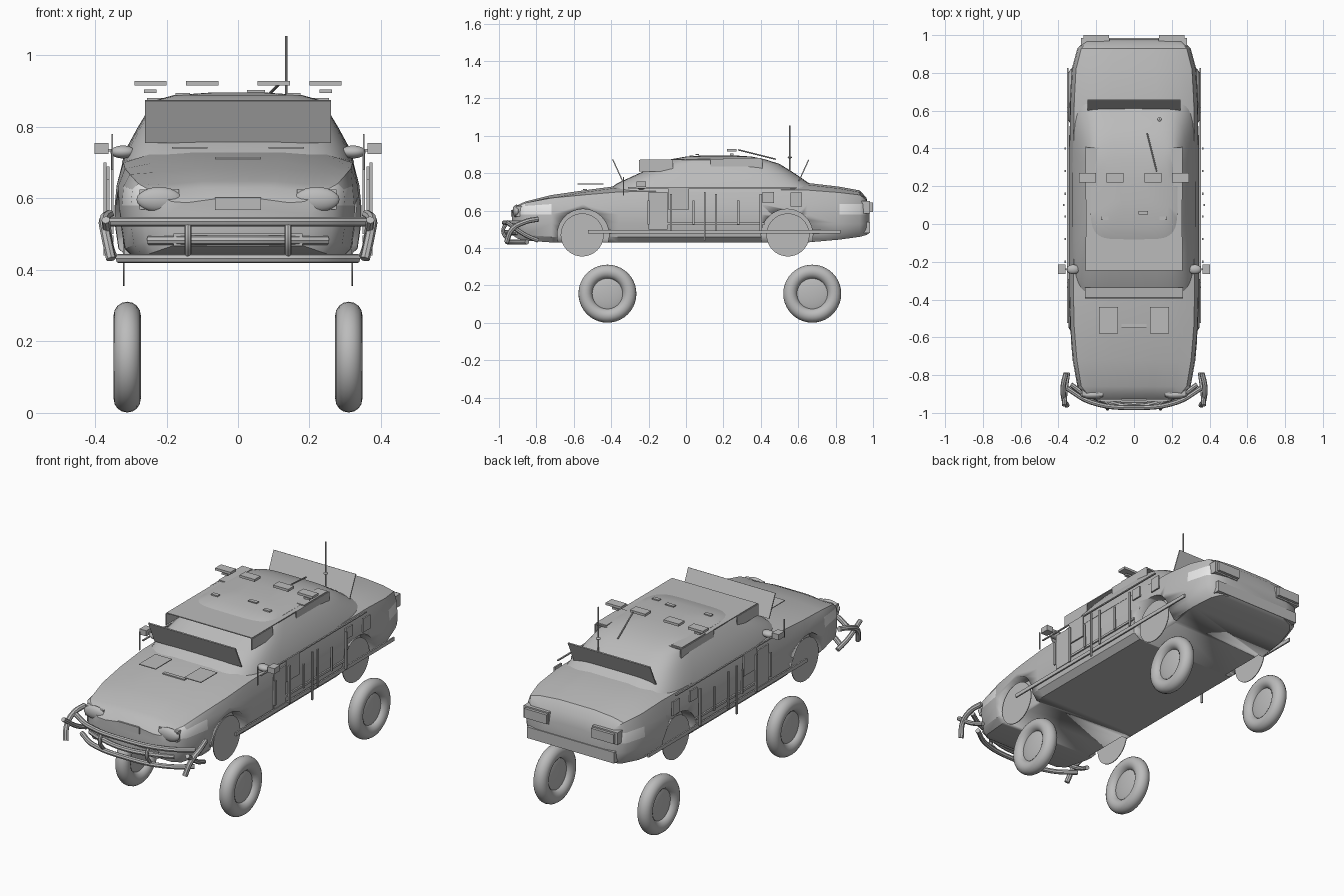
import bpy, bmesh
from math import cos, sin, pi, copysign
from mathutils import Vector

if "Cube" in bpy.data.objects:
    bpy.data.objects.remove(bpy.data.objects["Cube"])


def make_material(name, value):
    mat = bpy.data.materials.new(name)
    mat.use_nodes = True
    colour = (value, value, value, 1)
    mat.diffuse_color = colour
    mat.node_tree.nodes["Principled BSDF"].inputs["Base Color"].default_value = colour
    return mat


GREY = make_material("plain grey", 0.5)
LENS = make_material("pale lens", 0.88)


def finish(obj, name, smooth=True):
    obj.name = name
    if not obj.data.materials:
        obj.data.materials.append(GREY)
    if smooth:
        bpy.ops.object.select_all(action="DESELECT")
        obj.select_set(True)
        bpy.context.view_layer.objects.active = obj
        bpy.ops.object.shade_smooth_by_angle(angle=0.6)
    return obj


def loft(name, rings):
    """Skin closed rings of equal length and cap both ends."""
    bm = bmesh.new()
    rows = [[bm.verts.new(p) for p in ring] for ring in rings]
    n = len(rows[0])
    for a, b in zip(rows, rows[1:]):
        for i in range(n):
            j = (i + 1) % n
            bm.faces.new((a[i], a[j], b[j], b[i]))
    bm.faces.new(rows[0])
    bm.faces.new(rows[-1])
    bmesh.ops.recalc_face_normals(bm, faces=bm.faces)
    mesh = bpy.data.meshes.new(name)
    bm.to_mesh(mesh)
    bm.free()
    obj = bpy.data.objects.new(name, mesh)
    bpy.context.collection.objects.link(obj)
    return finish(obj, name)


def box(name, centre, size, tilt=0):
    bpy.ops.mesh.primitive_cube_add(size=1, location=centre, rotation=(tilt, 0, 0))
    obj = bpy.context.object
    obj.scale = size
    return finish(obj, name, False)


def pair(maker, name, centre, *args):
    for side, sign in (("left", 1), ("right", -1)):
        maker(side + "_" + name, (sign * centre[0], centre[1], centre[2]), *args)


def ball(name, centre, size):
    bpy.ops.mesh.primitive_uv_sphere_add(segments=24, ring_count=12, location=centre)
    bpy.context.object.scale = size
    return finish(bpy.context.object, name)


def disc(name, centre, radius, depth):
    bpy.ops.mesh.primitive_cylinder_add(vertices=40, radius=radius, depth=depth,
                                        location=centre, rotation=(0, pi / 2, 0))
    return finish(bpy.context.object, name)


def tyre(name, centre):
    bpy.ops.mesh.primitive_torus_add(major_segments=40, minor_segments=16, location=centre,
                                     rotation=(0, pi / 2, 0), major_radius=0.117,
                                     minor_radius=0.038)
    return finish(bpy.context.object, name)


def tube(name, points, radius, curved=True):
    curve = bpy.data.curves.new(name, "CURVE")
    curve.dimensions = "3D"
    curve.bevel_depth = radius
    curve.bevel_resolution = 2
    curve.resolution_u = 6
    curve.use_fill_caps = True
    spline = curve.splines.new("BEZIER" if curved else "POLY")
    handles = spline.bezier_points if curved else spline.points
    handles.add(len(points) - 1)
    for h, p in zip(handles, points):
        h.co = p if curved else (*p, 1)
        if curved:
            h.handle_left_type = h.handle_right_type = "AUTO"
    obj = bpy.data.objects.new(name, curve)
    bpy.context.collection.objects.link(obj)
    bpy.ops.object.select_all(action="DESELECT")
    obj.select_set(True)
    bpy.context.view_layer.objects.active = obj
    bpy.ops.object.convert(target="MESH")
    return finish(bpy.context.object, name)


# Lower body: cross-sections along the length (y, half width, sill, top)
def section(y, w, sill, top):
    shoulder = min(0.635, top - 0.025)
    half = [(0.88 * w, sill), (0.97 * w, sill + 0.03), (w, min(0.53, top - 0.07)),
            (w, min(0.58, top - 0.045)), (0.985 * w, shoulder),
            (0.93 * w, shoulder + 0.65 * (top - shoulder)),
            (0.72 * w, top - 0.012), (0.35 * w, top - 0.002)]
    right = [(x, y, z) for x, z in half]
    return right + [(-x, y, z) for x, y, z in reversed(right)]


stations = [(-0.93, 0.2, 0.47, 0.6), (-0.9, 0.265, 0.45, 0.632), (-0.86, 0.3, 0.44, 0.65),
            (-0.72, 0.325, 0.43, 0.685), (-0.55, 0.34, 0.43, 0.71), (-0.36, 0.345, 0.43, 0.735),
            (0, 0.345, 0.43, 0.745), (0.4, 0.345, 0.43, 0.75), (0.65, 0.34, 0.43, 0.75),
            (0.82, 0.33, 0.445, 0.73), (0.93, 0.3, 0.46, 0.71), (0.965, 0.265, 0.47, 0.67),
            (0.98, 0.2, 0.48, 0.61)]
body = loft("lower_body", [section(*s) for s in stations])
body.data.materials.append(LENS)
for face in body.data.polygons:
    c = face.center
    if 0.575 < c.z < 0.635 and abs(c.x) > 0.26 and (c.y < -0.75 or c.y > 0.84):
        face.material_index = 1

# Wheel arches cut into the sides
for y in (-0.55, 0.54):
    for x in (0.4, -0.4):
        cutter = disc("arch_cutter", (x, y, 0.47), 0.138, 0.26)
        mod = body.modifiers.new("arch", "BOOLEAN")
        mod.operation, mod.object, mod.solver = "DIFFERENCE", cutter, "EXACT"
        bpy.context.view_layer.objects.active = body
        bpy.ops.object.modifier_apply(modifier=mod.name)
        bpy.data.objects.remove(cutter)


# Cabin: rounded rectangles stacked upward (z, front, rear, half width)
def cabin_ring(z, front, rear, w):
    ring = []
    for i in range(48):
        c, s = cos(2 * pi * i / 48), sin(2 * pi * i / 48)
        ring.append((w * copysign(abs(c) ** 0.4, c),
                     (front + rear) / 2 + (rear - front) / 2 * copysign(abs(s) ** 0.4, s), z))
    return ring


levels = [(0.7, -0.43, 0.74, 0.325), (0.745, -0.37, 0.66, 0.31), (0.8, -0.25, 0.58, 0.28),
          (0.85, -0.14, 0.5, 0.25), (0.875, -0.08, 0.42, 0.23), (0.889, 0, 0.35, 0.18),
          (0.896, 0.1, 0.25, 0.08)]
loft("cabin", [cabin_ring(*l) for l in levels])

# Wheels and the flat arch discs
for end, y, arch_y in (("front", -0.42, -0.555), ("rear", 0.675, 0.545)):
    pair(tyre, end + "_tyre", (0.31, y, 0.156))
    pair(ball, end + "_hub", (0.31, y, 0.156), (0.022, 0.1, 0.1))
    pair(disc, end + "_arch_disc", (0.32, arch_y, 0.47), 0.115, 0.004)

# Window shades and roof sheet
box("front_visor", (0, -0.365, 0.815), (0.52, 0.006, 0.13), 0.43)
box("rear_visor", (0, 0.63, 0.815), (0.49, 0.006, 0.125), -0.43)
box("roof_sheet", (0, 0.08, 0.872), (0.51, 0.65, 0.005))
pair(box, "front_window_shade", (0.255, -0.16, 0.84), (0.006, 0.18, 0.06))
pair(box, "rear_window_shade", (0.255, 0.27, 0.85), (0.006, 0.28, 0.05))
pair(box, "roof_side_plate", (0.225, 0.3, 0.878), (0.06, 0.2, 0.006))

# Roof lamps, small fittings, aerials
pair(box, "inner_roof_lamp", (0.1, 0.245, 0.922), (0.09, 0.05, 0.013))
pair(box, "outer_roof_lamp", (0.245, 0.245, 0.922), (0.09, 0.05, 0.013))
pair(box, "roof_bracket", (0.245, 0.245, 0.9), (0.035, 0.02, 0.01))
pair(box, "roof_button", (0.155, 0.03, 0.892), (0.04, 0.02, 0.007))
box("roof_tab", (0.05, 0.06, 0.9), (0.05, 0.02, 0.006))
tube("aerial", [(0.135, 0.555, 0.81), (0.135, 0.555, 1.055)], 0.003, False)
ball("aerial_base", (0.135, 0.555, 0.885), (0.012, 0.012, 0.006))
tube("roof_rod", [(0.12, 0.28, 0.925), (0.07, 0.48, 0.875)], 0.004, False)

# Bonnet plates and vent
pair(box, "bonnet_plate", (0.135, -0.51, 0.742), (0.1, 0.14, 0.004))
box("bonnet_vent", (0, -0.54, 0.713), (0.13, 0.02, 0.006))
box("nose_grille", (0, -0.925, 0.585), (0.13, 0.02, 0.035))
box("bumper_opening", (0, -0.93, 0.485), (0.36, 0.02, 0.035))

# Front lamps and rear lamp boxes
pair(box, "front_lamp_case", (0.22, -0.885, 0.597), (0.11, 0.05, 0.055))
pair(ball, "front_lamp", (0.22, -0.905, 0.597), (0.064, 0.022, 0.035))
pair(box, "rear_lamp_case", (0.205, 0.96, 0.618), (0.15, 0.05, 0.065))
pair(box, "rear_lamp_face", (0.2, 0.99, 0.618), (0.135, 0.02, 0.05))
box("rear_bumper", (0, 0.955, 0.51), (0.52, 0.06, 0.06))

# Mirrors
pair(ball, "door_mirror", (0.322, -0.24, 0.73), (0.035, 0.025, 0.018))
pair(box, "outer_mirror", (0.382, -0.24, 0.74), (0.04, 0.05, 0.03))
pair(box, "mirror_arm", (0.345, -0.24, 0.735), (0.06, 0.008, 0.006))
pair(box, "mirror_post", (0.352, -0.335, 0.73), (0.005, 0.006, 0.1))


# Tubular front guard
def guard_bar(name, reach, z, nose, back):
    tube(name, [(-reach, back, z), (-reach * 0.65, nose + 0.03, z), (0, nose, z),
                (reach * 0.65, nose + 0.03, z), (reach, back, z)], 0.013)


guard_bar("upper_guard_bar", 0.355, 0.535, -0.972, -0.87)
guard_bar("lower_guard_bar", 0.335, 0.432, -0.955, -0.85)
guard_bar("middle_guard_bar", 0.25, 0.483, -0.965, -0.9)
for side, s in (("left", 1), ("right", -1)):
    tube(side + "_guard_upright", [(s * 0.14, -0.955, 0.54), (s * 0.14, -0.978, 0.49),
                                   (s * 0.14, -0.94, 0.432)], 0.01)
    tube(side + "_guard_end", [(s * 0.36, -0.79, 0.555), (s * 0.375, -0.86, 0.54),
                               (s * 0.37, -0.93, 0.5), (s * 0.355, -0.96, 0.43)], 0.014)
    tube(side + "_guard_brace", [(s * 0.35, -0.79, 0.44), (s * 0.36, -0.86, 0.47),
                                 (s * 0.37, -0.96, 0.54)], 0.012)

# Side armour: long rails, door panels and upright strips
for name, y, z, length, height in (("sill_rail", 0.15, 0.487, 1.35, 0.02),
                                   ("lower_rail", 0.11, 0.53, 0.62, 0.012),
                                   ("belt_rail", 0.14, 0.722, 0.9, 0.006),
                                   ("front_door_panel", -0.15, 0.6, 0.1, 0.2),
                                   ("middle_panel", -0.04, 0.665, 0.11, 0.12),
                                   ("rear_box", 0.59, 0.66, 0.06, 0.075),
                                   ("rear_door_box", 0.44, 0.67, 0.06, 0.06)):
    pair(box, name, (0.352, y, z), (0.008, length, height))
for i in range(6):
    pair(box, "upright_strip_%d" % (i + 1), (0.364, -0.2 + 0.12 * i, 0.59),
         (0.008, 0.012, 0.2 if i % 2 else 0.13))
pair(box, "tall_post", (0.372, 0.1, 0.57), (0.008, 0.01, 0.26))
